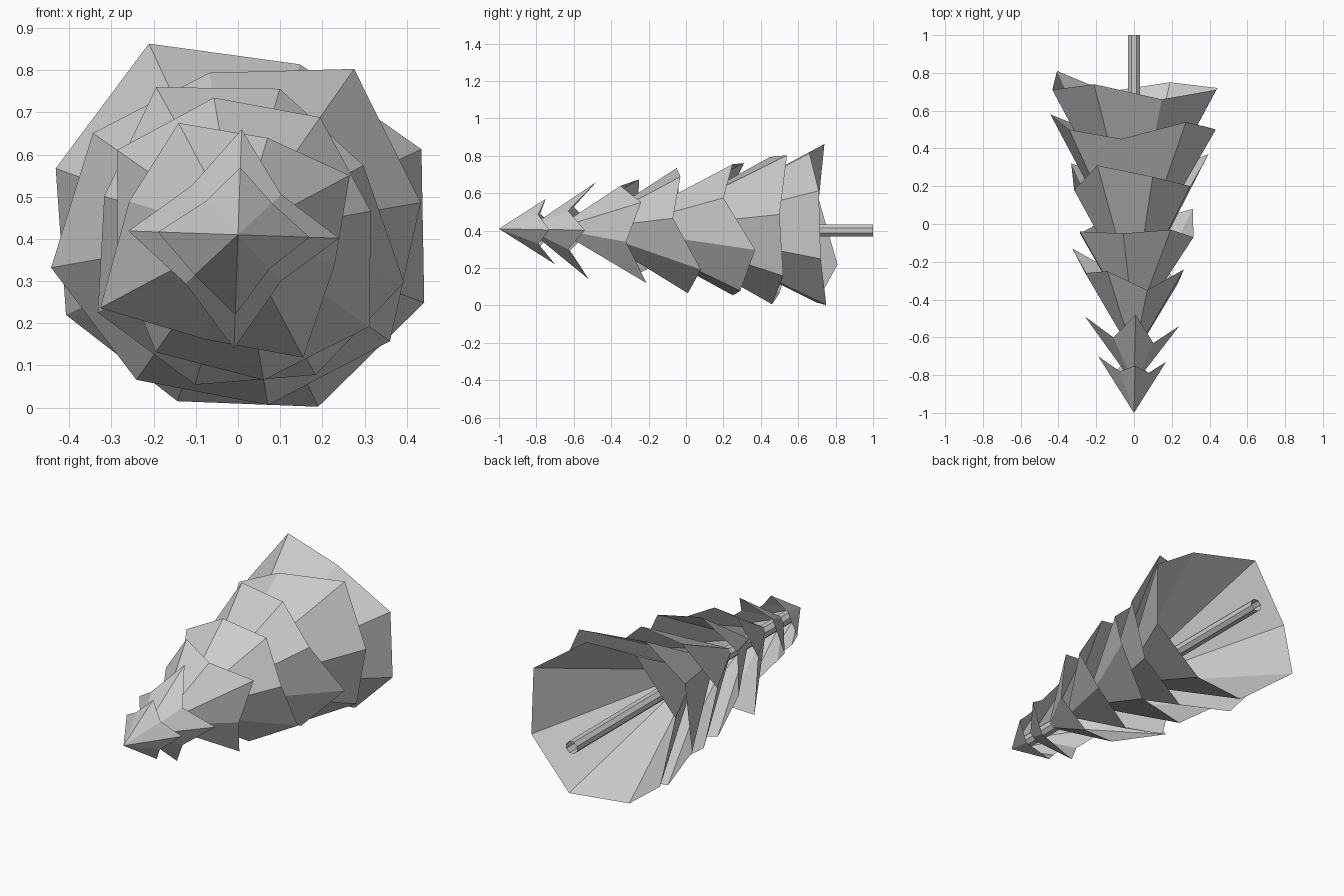
import bpy
import bmesh
from math import cos, sin, radians, pi

AXIS_HEIGHT = 0.41
TIP = -1.0
TRUNK_RADIUS = 0.035

default_cube = bpy.data.objects.get("Cube")
if default_cube:
    bpy.data.objects.remove(default_cube, do_unlink=True)

# One plain grey for the whole tree
grey = bpy.data.materials.new("plain grey")
grey.use_nodes = True
colour = (0.6, 0.6, 0.6, 1)
grey.diffuse_color = colour
shader = grey.node_tree.nodes["Principled BSDF"]
shader.inputs["Base Color"].default_value = colour


def add_object(name, bm):
    """Turn a bmesh into a flat shaded object in the scene."""
    bmesh.ops.recalc_face_normals(bm, faces=bm.faces)
    mesh = bpy.data.meshes.new(name)
    bm.to_mesh(mesh)
    bm.free()
    mesh.materials.append(grey)
    result = bpy.data.objects.new(name, mesh)
    bpy.context.collection.objects.link(result)
    return result


def polar(bm, angle, radius, along):
    """Vertex around the lying trunk axis, which runs along y."""
    return bm.verts.new((radius * cos(angle), along,
                         AXIS_HEIGHT + radius * sin(angle)))


def add_skirt(name, apex, phase, radii, ends):
    """Open ragged cone; radii and rim ends are in hundredths."""
    bm = bmesh.new()
    point = bm.verts.new((0, apex, AXIS_HEIGHT))
    count = len(radii)
    rim = [polar(bm, radians(phase) + i * 2 * pi / count, r / 100, end / 100)
           for i, (r, end) in enumerate(zip(radii, ends))]
    for i in range(count):
        bm.faces.new((point, rim[i], rim[(i + 1) % count]))
    add_object(name, bm)


# Branch skirts from the tip to the base: phase, rim radii, rim ends
skirts = [
    (-2, (17, 11, 16, 11, 19, 14, 19, 11),
     (-73, -79, -75, -78, -70, -78, -70, -79)),
    (-2, (24, 14, 25, 16, 26, 17, 27, 15),
     (-54, -63, -48, -60, -49, -62, -52, -63)),
    (28, (30, 24, 30, 27, 37, 26, 33, 24),
     (-24, -35, -25, -26, -13, -27, -21, -32)),
    (10, (32, 34, 33, 35, 29, 34, 35, 38),
     (-7, -3, -5, -4, -5, 0, 1, 8)),
    (29, (34, 36, 40, 33, 38, 37, 38, 41),
     (20, 25, 31, 18, 32, 25, 29, 37)),
    (10, (44, 48, 39, 42, 45, 42, 41, 44),
     (50, 54, 45, 50, 58, 50, 46, 52)),
    (25, (48, 43, 50, 46, 45, 42, 45, 47),
     (71, 66, 74, 71, 81, 70, 75, 72)),
]
for tier, (phase, radii, ends) in enumerate(skirts):
    add_skirt(f"branch_skirt_{tier + 1}", TIP + tier * 0.15, phase, radii, ends)

# Thin open trunk running through the skirts
bm = bmesh.new()
sides = 8
rings = [[polar(bm, (i + 0.5) * 2 * pi / sides, TRUNK_RADIUS, along)
          for i in range(sides)] for along in (-0.9, 1.0)]
for i in range(sides):
    j = (i + 1) % sides
    bm.faces.new((rings[0][i], rings[0][j], rings[1][j], rings[1][i]))
trunk = add_object("trunk", bm)
trunk.location.z = -0.01
